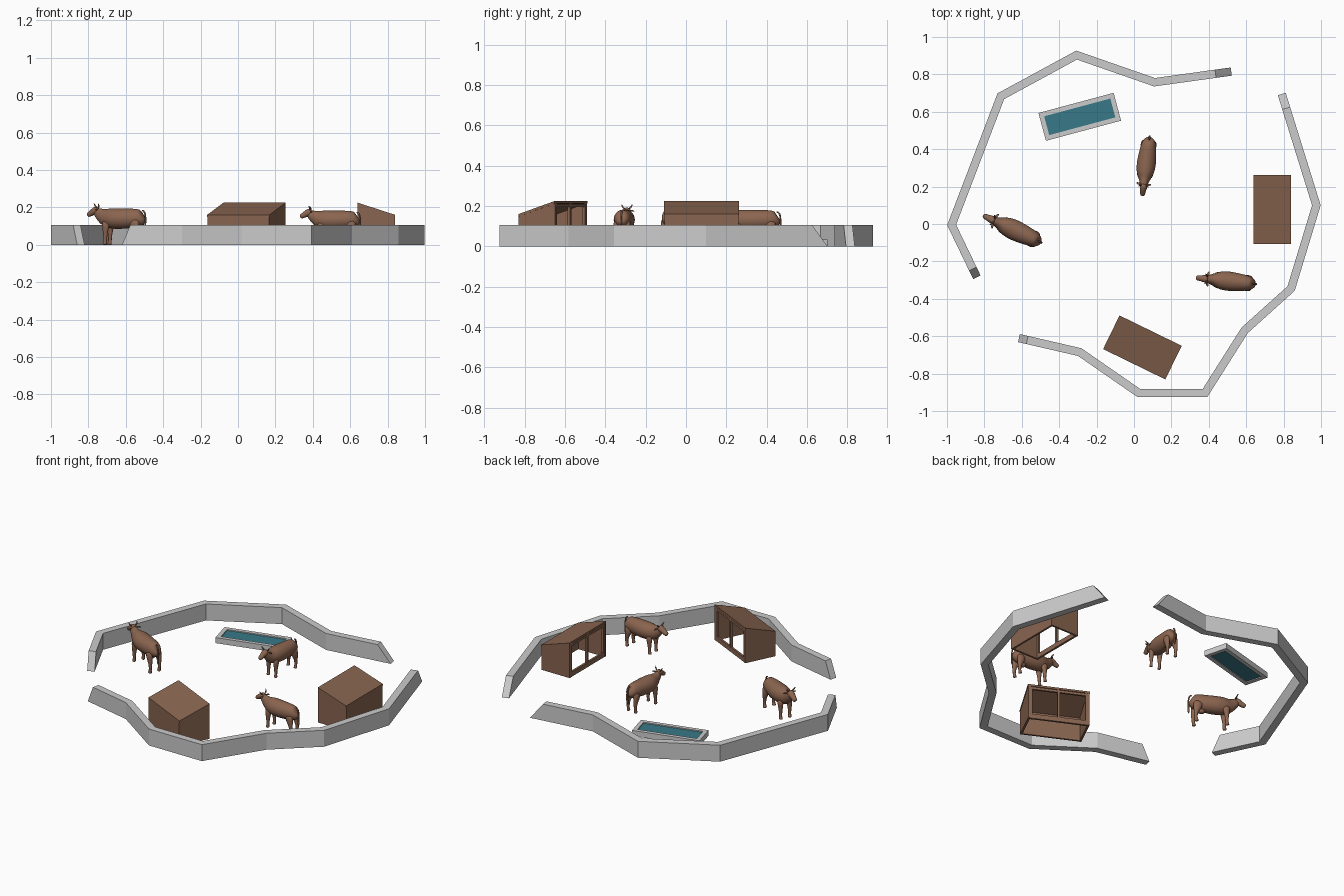
import bpy, bmesh, math
from mathutils import Vector, Matrix


def material(name, rgb):
    m = bpy.data.materials.new(name)
    m.diffuse_color = (*rgb, 1)
    return m


WOOD = material("wood", (0.25, 0.13, 0.08))
HIDE = material("hide", (0.26, 0.13, 0.08))
WATER = material("water", (0.04, 0.19, 0.25))


def finish(bm, name, mat=None):
    bmesh.ops.recalc_face_normals(bm, faces=bm.faces)
    me = bpy.data.meshes.new(name)
    bm.to_mesh(me)
    bm.free()
    if mat:
        me.materials.append(mat)
    return place(me, name)


def place(me, name, loc=(0, 0, 0), rot=0, scale=1):
    ob = bpy.data.objects.new(name, me)
    bpy.context.collection.objects.link(ob)
    ob.location = loc
    ob.rotation_euler.z = math.radians(rot)
    ob.scale = (scale,) * 3
    return ob


def skin(bm, rings):
    """Bridge equal-sided rings and cap both ends."""
    vs = [[bm.verts.new(p) for p in r] for r in rings]
    n = len(vs[0])
    for a, b in zip(vs, vs[1:]):
        for i in range(n):
            bm.faces.new((a[i], a[(i + 1) % n], b[(i + 1) % n], b[i]))
    bm.faces.new(vs[0])
    bm.faces.new(vs[-1][::-1])


# Stone walls: mitred strips whose ends slope outwards to the ground
def wall(name, pts, slopes, half=0.022, height=0.105):
    pts = [Vector(p) for p in pts]
    rings = []
    for i, p in enumerate(pts):
        d0 = (p - pts[max(i - 1, 0)]).normalized()
        d1 = (pts[min(i + 1, len(pts) - 1)] - p).normalized()
        d0, d1 = (d0 if i else d1), (d1 if i < len(pts) - 1 else d0)
        t = (d0 + d1).normalized()
        n = Vector((-t.y, t.x)) * half / t.dot(d1)
        back = Vector((0, 0))
        if i == 0:
            back = t * slopes[0]
        if i == len(pts) - 1:
            back = -t * slopes[1]
        rings.append([(*(p - n), 0), (*(p + n), 0),
                      (*(p + n + back), height), (*(p - n + back), height)])
    bm = bmesh.new()
    skin(bm, rings)
    finish(bm, name)


wall("left_wall", [(0.52, 0.815), (0.11, 0.758), (-0.307, 0.903), (-0.712, 0.683),
                   (-0.975, -0.005), (-0.84, -0.285)], (0.085, 0.05))
wall("right_wall", [(-0.615, -0.61), (-0.29, -0.685), (0.025, -0.903), (0.38, -0.903),
                    (0.592, -0.568), (0.84, -0.345), (0.975, 0.10), (0.79, 0.695)], (0.045, 0.08))


# Water trough: rectangular rim around a water sheet
def box(bm, x0, x1, y0, y1, z0, z1):
    skin(bm, [[(x0, y0, z), (x1, y0, z), (x1, y1, z), (x0, y1, z)] for z in (z0, z1)])


L, W, R, H = 0.208, 0.077, 0.025, 0.035
bm = bmesh.new()
for s in (-1, 1):
    box(bm, -L, L, *sorted((s * W, s * (W - R))), 0, H)
    box(bm, *sorted((s * L, s * (L - R))), -W + R, W - R, 0, H)
rim = finish(bm, "trough_rim")
bm = bmesh.new()
box(bm, -L + R, L - R, -W + R, W - R, 0.005, H - 0.007)
water = finish(bm, "trough_water", WATER)
for o in (rim, water):
    o.location = (-0.29, 0.573, 0)
    o.rotation_euler.z = math.radians(15)


# Sheds: open towards local -x, lean-to roof falling to +x
def prism(bm, profile, y0, y1):
    skin(bm, [[(x, y, z) for x, z in profile] for y in (y0, y1)])


bm = bmesh.new()
prism(bm, [(-0.1, 0.225), (0.1, 0.16), (0.1, 0.148), (-0.1, 0.213)], -0.185, 0.185)
for s in (-1, 1):
    prism(bm, [(-0.1, 0), (0.1, 0), (0.1, 0.148), (-0.1, 0.213)],
          *sorted((s * 0.183, s * 0.171)))
box(bm, 0.087, 0.099, -0.171, 0.171, 0, 0.15)
for y in (-0.165, 0, 0.165):
    box(bm, -0.099, -0.085, y - 0.007, y + 0.007, 0, 0.212)
box(bm, -0.0985, -0.0855, -0.171, 0.171, 0, 0.03)
box(bm, -0.0985, -0.0855, -0.171, 0.171, 0.195, 0.21)
shed = finish(bm, "right_shed", WOOD)
shed.location = (0.74, 0.077, 0)
place(shed.data, "front_shed", (0.045, -0.66, 0), -116)


# Cows: tubes of elliptical rings, facing local -x
def tube(bm, path, side=(0, 1, 0), n=10):
    """path: (x, y, z, radius along side, other radius)"""
    side = Vector(side)
    c = [Vector(p[:3]) for p in path]
    rings = []
    for i, p in enumerate(path):
        t = c[min(i + 1, len(c) - 1)] - c[max(i - 1, 0)]
        v = t.cross(side).normalized()
        u = v.cross(t).normalized()
        rings.append([c[i] + u * p[3] * math.cos(a) + v * p[4] * math.sin(a)
                      for a in (2 * math.pi * k / n for k in range(n))])
    skin(bm, rings)


bm = bmesh.new()
# body and neck
tube(bm, [(0.148, 0, 0.148, 0.015, 0.022), (0.142, 0, 0.143, 0.03, 0.038),
          (0.12, 0, 0.138, 0.042, 0.048), (0.07, 0, 0.136, 0.049, 0.052),
          (0.01, 0, 0.133, 0.056, 0.055), (-0.04, 0, 0.136, 0.051, 0.054),
          (-0.07, 0, 0.141, 0.037, 0.047), (-0.093, 0, 0.153, 0.025, 0.035),
          (-0.115, 0, 0.168, 0.02, 0.025), (-0.128, 0, 0.175, 0.012, 0.015)], n=14)
# head
tube(bm, [(-0.104, 0, 0.183, 0.012, 0.012), (-0.111, 0, 0.181, 0.021, 0.02),
          (-0.128, 0, 0.174, 0.022, 0.021), (-0.148, 0, 0.163, 0.015, 0.016),
          (-0.164, 0, 0.154, 0.015, 0.014), (-0.17, 0, 0.151, 0.009, 0.008)])
# udder and tail
tube(bm, [(0.085, 0, 0.095, 0.024, 0.026), (0.085, 0, 0.077, 0.02, 0.022),
          (0.085, 0, 0.07, 0.01, 0.011)])
tube(bm, [(0.138, 0, 0.178, 0.006, 0.006), (0.155, 0, 0.172, 0.006, 0.006),
          (0.161, 0, 0.14, 0.005, 0.005), (0.158, 0, 0.1, 0.005, 0.005),
          (0.158, 0, 0.08, 0.009, 0.009), (0.158, 0, 0.058, 0.003, 0.003)], n=6)
for s in (-1, 1):
    # legs
    tube(bm, [(-0.05, s * 0.028, 0.125, 0.018, 0.028), (-0.053, s * 0.029, 0.09, 0.017, 0.02),
              (-0.055, s * 0.029, 0.055, 0.011, 0.012), (-0.055, s * 0.029, 0.018, 0.008, 0.009),
              (-0.057, s * 0.029, 0.01, 0.011, 0.012), (-0.059, s * 0.029, 0, 0.012, 0.014)], n=8)
    tube(bm, [(0.108, s * 0.027, 0.135, 0.018, 0.034), (0.112, s * 0.029, 0.095, 0.018, 0.027),
              (0.125, s * 0.029, 0.06, 0.011, 0.013), (0.123, s * 0.029, 0.018, 0.008, 0.009),
              (0.12, s * 0.029, 0.01, 0.011, 0.012), (0.118, s * 0.029, 0, 0.012, 0.014)], n=8)
    # ears and horns
    tube(bm, [(-0.11, s * 0.016, 0.181, 0.004, 0.004), (-0.106, s * 0.03, 0.181, 0.009, 0.005),
              (-0.102, s * 0.042, 0.177, 0.003, 0.002)], side=(1, 0, 0), n=6)
    tube(bm, [(-0.112, s * 0.01, 0.19, 0.006, 0.006), (-0.115, s * 0.024, 0.2, 0.005, 0.005),
              (-0.122, s * 0.027, 0.214, 0.002, 0.002)], side=(1, 0, 0), n=6)
for f in bm.faces:
    f.smooth = True
cow = finish(bm, "right_cow", HIDE)
cow.location = (0.498, -0.305, 0)
cow.rotation_euler.z = math.radians(-6)
cow.scale = (0.98,) * 3
cows = [cow,
        place(cow.data, "left_cow", (-0.645, -0.03, 0), -25, 1.04),
        place(cow.data, "back_cow", (0.065, 0.315, 0), 83, 0.97)]
for o in cows:
    o.modifiers.new("smooth", 'SUBSURF').levels = 1
    o.modifiers["smooth"].render_levels = 1
